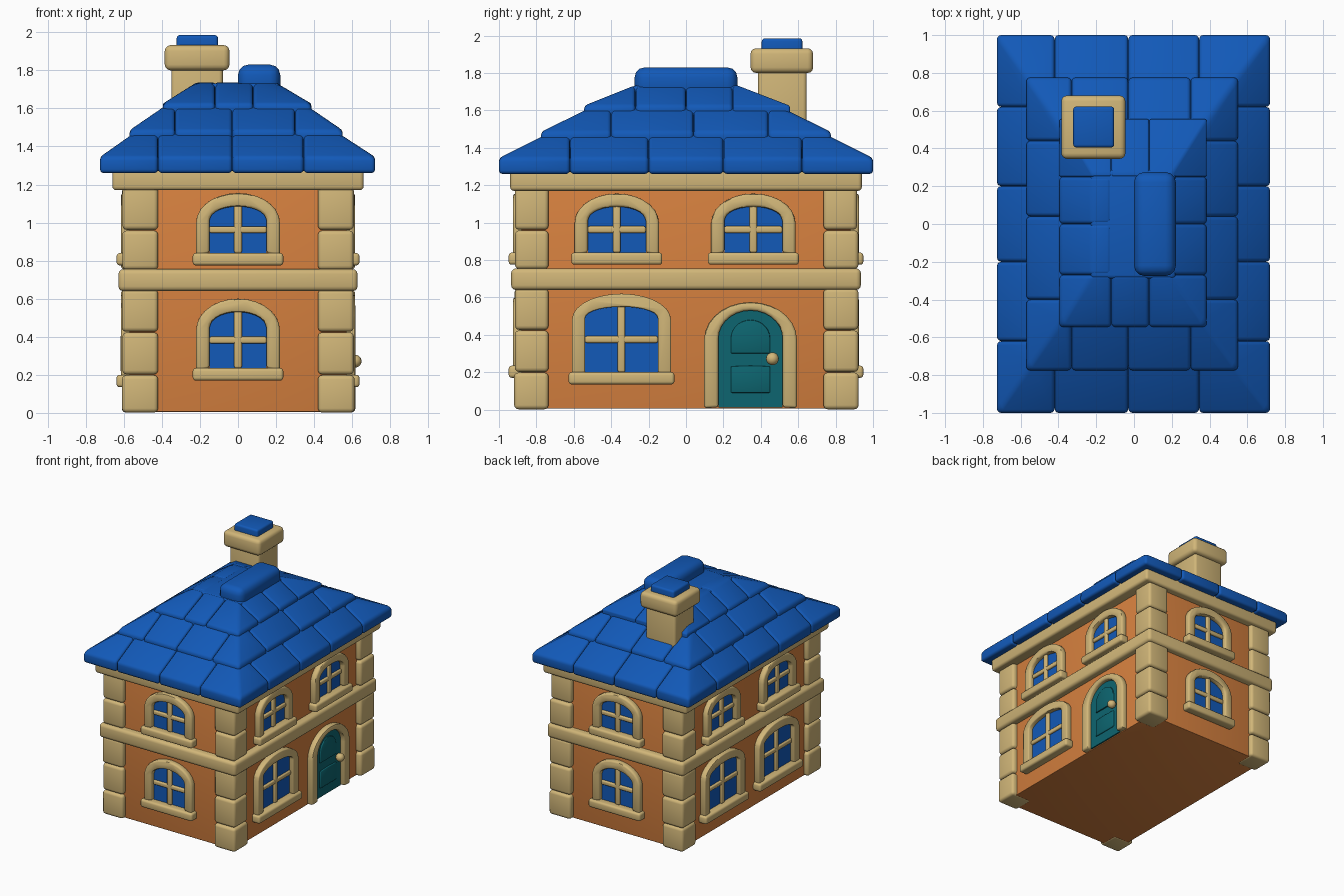
import bpy, bmesh, math, random
from mathutils import Matrix, Vector

random.seed(4)
if "Cube" in bpy.data.objects:
    bpy.data.objects.remove(bpy.data.objects["Cube"], do_unlink=True)


def material(name, rgb):
    m = bpy.data.materials.new(name)
    m.use_nodes = True
    m.diffuse_color = (*rgb, 1)
    bsdf = m.node_tree.nodes["Principled BSDF"]
    bsdf.inputs["Base Color"].default_value = (*rgb, 1)
    bsdf.inputs["Roughness"].default_value = 0.8
    return m


BLUE = material("roof blue", (0.006, 0.10, 0.48))
ORANGE = material("wall orange", (0.68, 0.22, 0.05))
STONE = material("sandy stone", (0.64, 0.47, 0.19))
TEAL = material("door teal", (0.004, 0.13, 0.16))


def finish(name, bm, mat, bevel=0.0, matrix=None, segments=3):
    """Round the hard edges, shade smooth and link the object."""
    bmesh.ops.recalc_face_normals(bm, faces=bm.faces)
    if bevel:
        hard = [e for e in bm.edges if e.is_manifold and e.calc_face_angle(0) > 0.35]
        bmesh.ops.bevel(bm, geom=hard, offset=bevel, segments=segments,
                        profile=0.5, affect='EDGES', clamp_overlap=True)
    if matrix:
        bm.transform(matrix)
    mesh = bpy.data.meshes.new(name)
    bm.to_mesh(mesh)
    bm.free()
    mesh.materials.append(mat)
    mesh.shade_smooth()
    mesh.set_sharp_from_angle(angle=math.radians(45))
    ob = bpy.data.objects.new(name, mesh)
    bpy.context.collection.objects.link(ob)
    return ob


def box(name, lo, hi, mat, bevel=0.02, matrix=None):
    lo, hi = Vector(lo), Vector(hi)
    bm = bmesh.new()
    bmesh.ops.create_cube(bm, size=1)
    for v in bm.verts:
        v.co = (lo + hi) / 2 + v.co * (hi - lo)
    return finish(name, bm, mat, bevel, matrix)


def prism(name, outline, depth, mat, bevel=0.0, matrix=None):
    """Extrude a (u, z) outline outwards from the wall plane, toward local -y."""
    bm = bmesh.new()
    face = bm.faces.new([bm.verts.new((u, 0.01, z)) for u, z in outline])
    out = bmesh.ops.extrude_face_region(bm, geom=[face])["geom"]
    for v in out:
        if isinstance(v, bmesh.types.BMVert):
            v.co.y = -depth
    return finish(name, bm, mat, bevel, matrix, 2)


def arch(u, half, bottom, top, rise, n=14):
    """Upright outline with straight sides and a rounded head."""
    pts = [(u + half, bottom)]
    for i in range(n + 1):
        a = math.pi * i / n
        pts.append((u + half * math.cos(a), top - rise + rise * math.sin(a)))
    return pts + [(u - half, bottom)]


def side_matrix(angle, distance):
    return Matrix.Rotation(math.radians(angle), 4, 'Z') @ Matrix.Translation((0, -distance, 0))


FRONT, RIGHT = side_matrix(0, 0.88), side_matrix(90, 0.57)
BACK, LEFT = side_matrix(180, 0.88), side_matrix(270, 0.57)


def window(name, m, u, half, bottom, top, rise):
    border = 0.07
    inner = arch(u, half, bottom, top, rise)
    outer = arch(u, half + border, bottom - 0.02, top + border, rise + 0.08)
    prism(name + "_pane", inner, 0.008, BLUE, 0, m)
    prism(name + "_frame", outer + inner[::-1], 0.045, STONE, 0.014, m)
    mid = (bottom + top) / 2
    box(name + "_upright_bar", (u - 0.02, -0.027, bottom), (u + 0.02, 0, top + 0.01), STONE, 0.01, m)
    box(name + "_cross_bar", (u - half, -0.025, mid - 0.018), (u + half, 0, mid + 0.018), STONE, 0.01, m)
    sill = half + border + 0.018
    box(name + "_sill", (u - sill, -0.068, bottom - 0.065), (u + sill, 0.01, bottom), STONE, 0.016, m)


# Walls
box("walls", (-0.57, -0.88, 0.005), (0.57, 0.88, 1.3), ORANGE, 0.005)

# Corner stones, stacked on both storeys
courses = [(0, 0.2), (0.2, 0.425), (0.425, 0.65), (0.75, 0.96), (0.96, 1.19)]
for sx in (-1, 1):
    for sy in (-1, 1):
        for z0, z1 in courses:
            j = random.uniform(-0.006, 0.006)
            xs = sorted((sx * 0.42, sx * (0.612 + j)))
            ys = sorted((sy * 0.735, sy * (0.918 + j)))
            box("corner_stone", (xs[0], ys[0], z0 + 0.002), (xs[1], ys[1], z1 - 0.002), STONE, 0.022)

# Belt course and eaves band
box("belt_course", (-0.628, -0.935, 0.64), (0.628, 0.935, 0.755), STONE, 0.025)
box("eaves_band", (-0.66, -0.94, 1.17), (0.66, 0.94, 1.29), STONE, 0.02)

# Windows: one per storey on the ends, pairs along the sides
for side, m in (("front", FRONT), ("back", BACK)):
    window(side + "_upper_window", m, 0, 0.15, 0.84, 1.085, 0.075)
    window(side + "_lower_window", m, 0, 0.15, 0.235, 0.53, 0.085)
for side, m in (("right", RIGHT), ("left", LEFT)):
    for u in (-0.37, 0.36):
        window(side + "_upper_window", m, u, 0.155, 0.84, 1.085, 0.075)
window("right_lower_window", RIGHT, -0.345, 0.195, 0.2, 0.55, 0.06)
for u in (-0.36, 0.35):
    window("left_lower_window", LEFT, u, 0.195, 0.2, 0.55, 0.06)

# Arched door with raised panels and a knob
DOOR_U = 0.345
opening = arch(DOOR_U, 0.172, 0.012, 0.53, 0.15)
surround = arch(DOOR_U, 0.248, 0.008, 0.575, 0.2)
prism("door", opening, 0.012, TEAL, 0, RIGHT)
prism("door_surround", surround + opening[::-1], 0.047, STONE, 0.014, RIGHT)
prism("door_upper_panel", arch(DOOR_U, 0.105, 0.3, 0.48, 0.1), 0.022, TEAL, 0.006, RIGHT)
prism("door_lower_panel", arch(DOOR_U, 0.105, 0.09, 0.235, 0.004, 2), 0.022, TEAL, 0.006, RIGHT)
bm = bmesh.new()
bmesh.ops.create_uvsphere(bm, u_segments=16, v_segments=10, radius=0.034)
finish("door_knob", bm, STONE, 0, RIGHT @ Matrix.Translation((0.462, -0.045, 0.272)))


# Roof: each tier is a hipped slab cut into tiles along shared seams
def hipped_slab(lo, hi, top_lo, top_hi, z, shrink=0.0):
    """Solid with a short upright lip below four sloping sides."""
    bm = bmesh.new()
    rings = [(lo, hi, z[0]), (lo, hi, z[1]), (top_lo, top_hi, z[2])]
    for a, b, h in rings:
        for x in (a[0] + shrink, b[0] - shrink):
            for y in (a[1] + shrink, b[1] - shrink):
                bm.verts.new((x, y, h - shrink * 0.5 if h > z[0] else h + shrink * 0.5))
    bmesh.ops.convex_hull(bm, input=bm.verts)
    bmesh.ops.dissolve_limit(bm, angle_limit=0.01, verts=bm.verts, edges=bm.edges)
    return bm


def trim(bm, axis, at, keep):
    normal = Vector((0, 0, 0))
    normal[axis] = -keep
    point = Vector((0, 0, 0))
    point[axis] = at
    geom = bm.verts[:] + bm.edges[:] + bm.faces[:]
    bmesh.ops.bisect_plane(bm, geom=geom, plane_co=point, plane_no=normal, clear_outer=True)
    bmesh.ops.holes_fill(bm, edges=[e for e in bm.edges if e.is_boundary])


def roof_tier(name, slab, x_seams, y_seams):
    finish(name + "_core", hipped_slab(*slab, shrink=0.022), BLUE, 0.01)
    xs = [-2] + x_seams + [2]
    ys = [-2] + y_seams + [2]
    for i in range(len(xs) - 1):
        for k in range(len(ys) - 1):
            if 0 < i < len(xs) - 2 and 0 < k < len(ys) - 2:
                continue
            bm = hipped_slab(*slab)
            for axis, a, b in ((0, xs[i], xs[i + 1]), (1, ys[k], ys[k + 1])):
                trim(bm, axis, a + 0.001, 1)
                trim(bm, axis, b - 0.001, -1)
            finish(name + "_tile", bm, BLUE, 0.02)


roof_tier("lower_roof", ((-0.725, -1.0), (0.72, 1.0), (-0.54, -0.74), (0.52, 0.74), (1.26, 1.345, 1.475)),
          [-0.42, -0.03, 0.345], [-0.62, -0.2, 0.2, 0.62])
roof_tier("middle_roof", ((-0.57, -0.775), (0.55, 0.775), (-0.38, -0.51), (0.36, 0.51), (1.42, 1.485, 1.615)),
          [-0.33, -0.03, 0.3], [-0.4, 0.04, 0.44])
roof_tier("upper_roof", ((-0.395, -0.545), (0.385, 0.555), (-0.22, -0.27), (0.2, 0.27), (1.56, 1.625, 1.735)),
          [-0.12, 0.08], [-0.27, 0.0, 0.25])

# Solid top under the ridge, and the rounded ridge cap
box("roof_crown", (-0.23, -0.29, 1.6), (0.22, 0.29, 1.732), BLUE, 0.02)
box("ridge_cap", (0.0, -0.275, 1.66), (0.222, 0.275, 1.83), BLUE, 0.055)

# Chimney
box("chimney_shaft", (-0.35, 0.385, 1.4), (-0.08, 0.645, 1.86), STONE, 0.02)
box("chimney_cap", (-0.385, 0.345, 1.8), (-0.045, 0.68, 1.932), STONE, 0.03)
box("chimney_pot", (-0.322, 0.405, 1.88), (-0.105, 0.622, 1.985), BLUE, 0.016)
